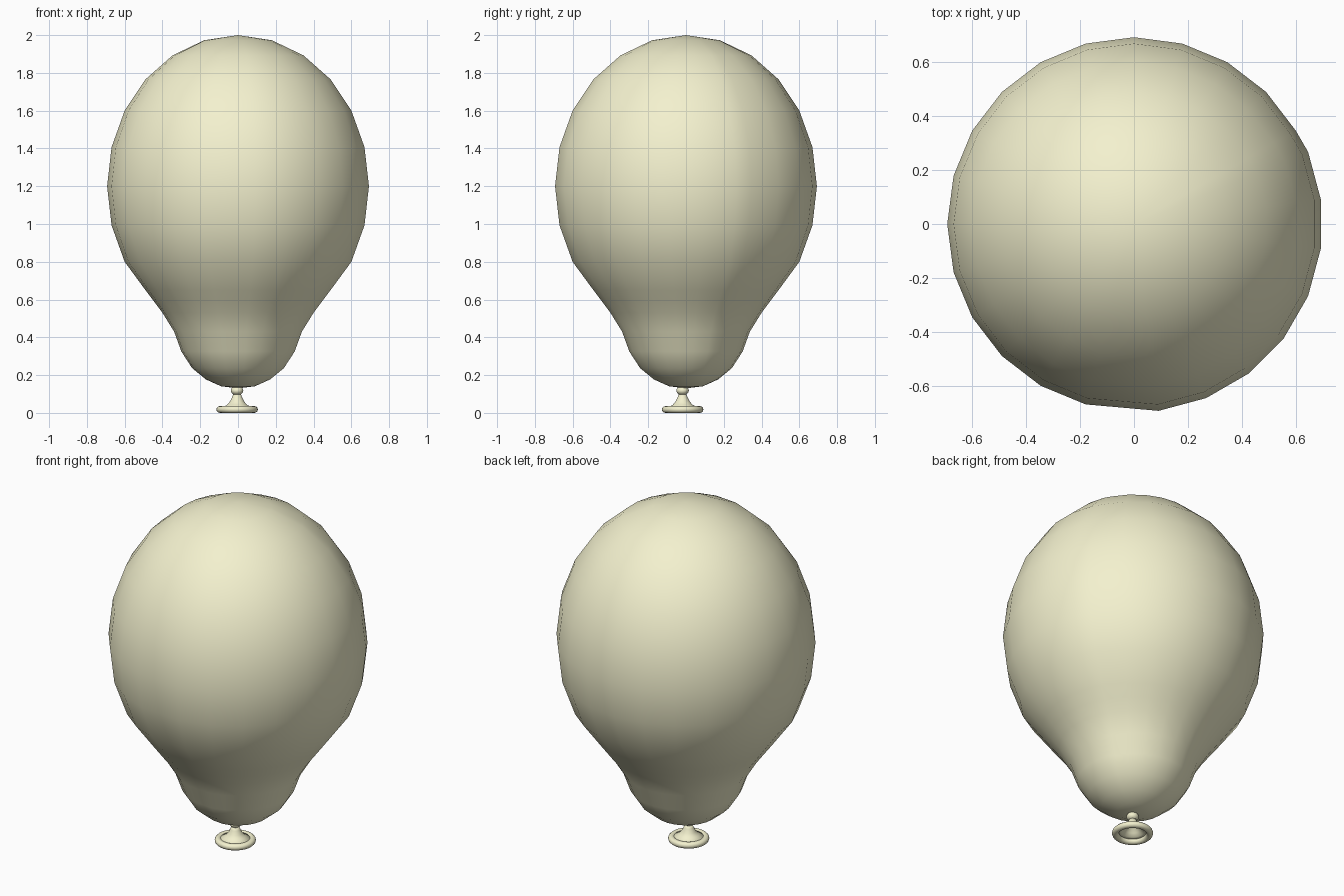
import bpy, bmesh, math

if "Cube" in bpy.data.objects:
    bpy.data.objects.remove(bpy.data.objects["Cube"])

# Pale cream rubber
mat = bpy.data.materials.new("cream_rubber")
mat.diffuse_color = (0.9, 0.88, 0.62, 1)
mat.use_nodes = True
mat.node_tree.nodes["Principled BSDF"].inputs["Base Color"].default_value = mat.diffuse_color


def lathe(name, profile, angles, loc=(0, 0, 0), closed=False, scale=None):
    """Spin (radius, z) points around z; radius 0 becomes a pole."""
    bm = bmesh.new()
    n = len(angles)
    rings = []
    for r, z in profile:
        if r == 0:
            rings.append([bm.verts.new((0, 0, z))] * n)
        else:
            ring = []
            for i, a in enumerate(angles):
                k = scale[i] if scale else 1
                ring.append(bm.verts.new((r * k * math.cos(a), r * k * math.sin(a), z)))
            rings.append(ring)
    pairs = list(zip(rings, rings[1:]))
    if closed:
        pairs.append((rings[-1], rings[0]))
    for a, b in pairs:
        for i in range(n):
            j = (i + 1) % n
            bm.faces.new(list(dict.fromkeys((a[i], a[j], b[j], b[i]))))
    bmesh.ops.recalc_face_normals(bm, faces=bm.faces)
    for f in bm.faces:
        f.smooth = True
    me = bpy.data.meshes.new(name)
    bm.to_mesh(me)
    bm.free()
    me.materials.append(mat)
    ob = bpy.data.objects.new(name, me)
    ob.location = loc
    bpy.context.collection.objects.link(ob)
    return ob


# Balloon body: 15 degree rings, front right meridians turned by half a step
degs = [22.5 - 15 * i for i in range(8)] + [-105 - 15 * i for i in range(16)]
degs.reverse()
scale = [1.0 if d < -90 else 1.009 for d in degs]
step = math.radians(15)
body = [(0, 2.0)]
body += [(0.693 * math.sin(step * i), 1.2 + 0.8 * math.cos(step * i)) for i in range(1, 9)]
body += [(0.49, 0.65), (0.445, 0.59), (0.40, 0.53), (0.338, 0.43), (0.30, 0.325),
         (0.243, 0.237), (0.17, 0.177), (0.09, 0.141), (0, 0.13)]
lathe("balloon_body", body, [math.radians(d) for d in degs], scale=scale)

# Tied end, slightly off centre
N = 32
around = [2 * math.pi * i / N for i in range(N)]
at = (-0.005, -0.018, 0)

# Knot bead
bead = [(0, 0.143)]
bead += [(0.033 * math.sin(math.pi * i / 10), 0.118 + 0.025 * math.cos(math.pi * i / 10))
         for i in range(1, 10)]
bead += [(0, 0.093)]
lathe("knot_bead", bead, around, at)

# Flared mouth, hollow underneath
flare = [(0, 0.1), (0.02, 0.099), (0.027, 0.082), (0.038, 0.06), (0.053, 0.042), (0.08, 0.03),
         (0.08, 0.02), (0.06, 0.027), (0.042, 0.042), (0.03, 0.06), (0, 0.075)]
lathe("mouth_flare", flare, around, at)

# Rolled rim
rim = [(0.091 + 0.019 * math.cos(2 * math.pi * i / 12), 0.018 + 0.018 * math.sin(2 * math.pi * i / 12))
       for i in range(12)]
lathe("mouth_rim", rim, around, at, closed=True)
